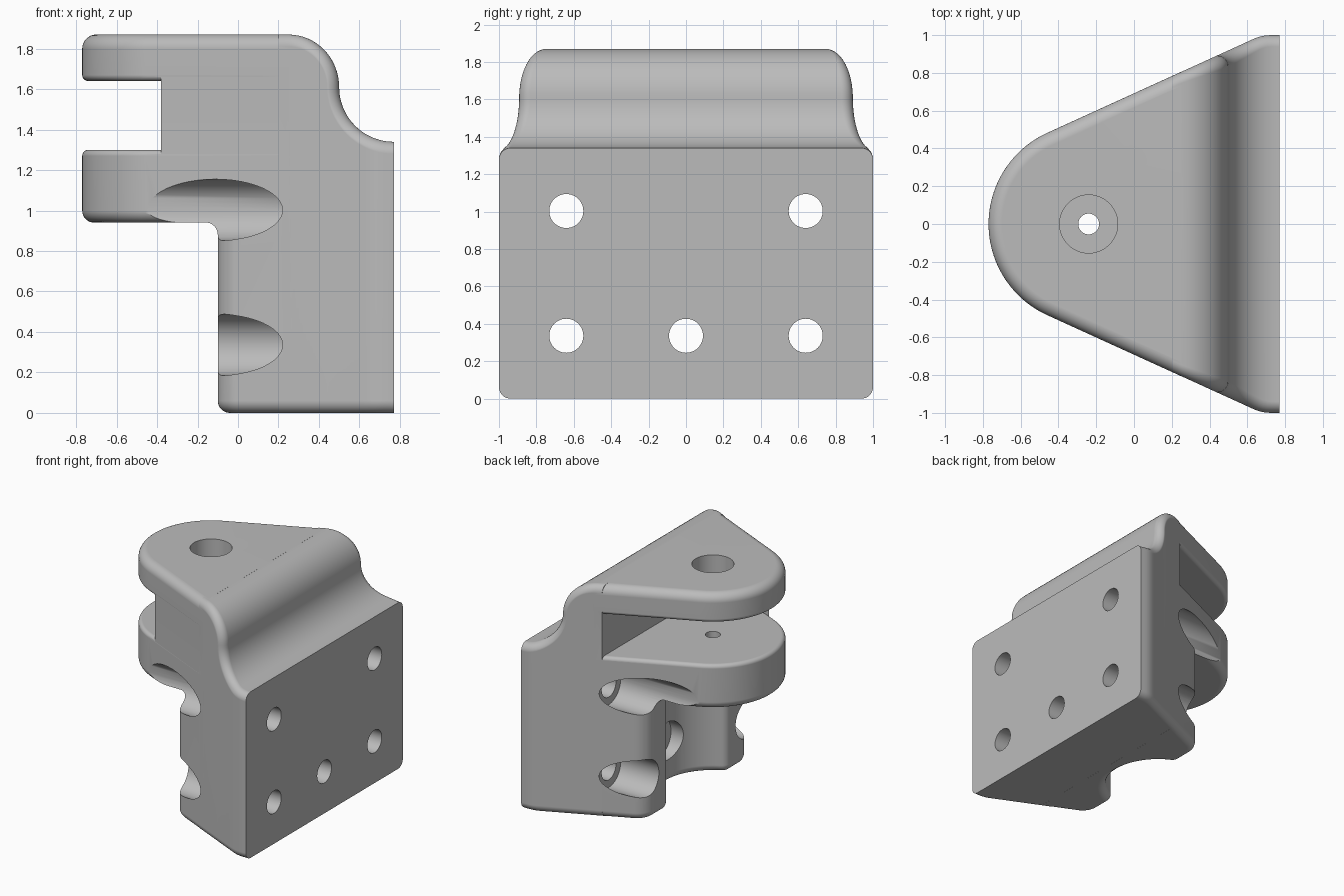
import bpy
import bmesh
from math import sin, cos, tan, pi, radians, sqrt, atan2

if "Cube" in bpy.data.objects:
    bpy.data.objects.remove(bpy.data.objects["Cube"])

SLOPE = radians(24.5)          # taper of the sides in plan
PIVOT, NOSE_R = -0.24, 0.53    # pivot position and nose radius
FILLET, STEPS = 0.06, 8
GAP = 0.0004                   # keeps overlapping parts from being coplanar

grey = bpy.data.materials.new("plain_grey")
grey.use_nodes = True
grey.diffuse_color = (0.5, 0.5, 0.5, 1)
grey.node_tree.nodes["Principled BSDF"].inputs["Base Color"].default_value = (0.5, 0.5, 0.5, 1)


def side(x):
    """Half width of the tapered plan."""
    return NOSE_R / cos(SLOPE) + tan(SLOPE) * (x - PIVOT)


def span(a, b, n):
    return [a + (b - a) * i / n for i in range(n + 1)]


def loft(name, rings):
    """Closed solid through rings with equal point counts."""
    bm = bmesh.new()
    loops = [[bm.verts.new(p) for p in ring] for ring in rings]
    n = len(loops[0])
    for a, b in zip(loops, loops[1:]):
        for i in range(n):
            j = (i + 1) % n
            bm.faces.new((a[i], a[j], b[j], b[i]))
    bm.faces.new(loops[0])
    bm.faces.new(loops[-1])
    bmesh.ops.recalc_face_normals(bm, faces=bm.faces)
    mesh = bpy.data.meshes.new(name)
    bm.to_mesh(mesh)
    bm.free()
    mesh.materials.append(grey)
    obj = bpy.data.objects.new(name, mesh)
    bpy.context.collection.objects.link(obj)
    return obj


def stack(name, plan, levels):
    return loft(name, [[(x, y, z) for x, y in plan(inset)] for inset, z in levels])


def rounded_levels(z0, z1, r0, r1):
    """Inset and height pairs for a slab with rounded lower and upper rims."""
    turn = span(0, pi / 2, STEPS)
    low = [(r0 * (1 - sin(t)), z0 + r0 * (1 - cos(t))) for t in turn]
    high = [(r1 * (1 - cos(t)), z1 - r1 * (1 - sin(t))) for t in turn]
    return low + high


# Hinge plates: round nose with tapered sides
def plate_plan(inset):
    end = 0.25
    y = side(end) - inset / cos(SLOPE)
    r = NOSE_R - inset
    arc = [(PIVOT + r * cos(a), r * sin(a))
           for a in span(pi / 2 + SLOPE, 3 * pi / 2 - SLOPE, 48)]
    return [(end, y)] + arc + [(end, -y)]


body = stack("hinge_bracket", plate_plan, rounded_levels(1.64, 1.87, 0.03, 0.07))
lower_plate = stack("lower_plate", plate_plan, rounded_levels(0.94, 1.30, FILLET, 0.03))


# Side rib that closes the slot on one side
def rib_plan(inset):
    edge = 0.23
    return [(-0.38, -0.517), (edge, -0.52), (edge, GAP * 2 - side(edge))]


rib = stack("slot_rib", rib_plan, [(0, 1.25), (0, 1.70)])


# Mounting block: cross-sections follow the curved shoulder
def block_width(x):
    start = 0.63
    if x < start:
        return side(x) - GAP
    rise, k = 1 - side(start), tan(SLOPE)
    reach = 2 * rise / k
    t = min(x - start, reach)
    return side(start) + k * t - k * t * t / (2 * reach) - GAP


def block_ring(px, pz, nx, nz):
    turn = span(0, pi / 2, STEPS)
    bx = px - FILLET * nx
    w = block_width(bx)
    top, bottom = [], []
    for t in turn:
        d = FILLET * (1 - sin(t))
        y = w - FILLET * (1 - cos(t))
        top.append((px - nx * d, y, pz - nz * d - GAP))
        bottom.append((bx, y, d + GAP))

    def flip(points):
        return [(x, -y, z) for x, y, z in points]
    return top + flip(top[::-1]) + flip(bottom) + bottom[::-1]


rings = [block_ring(0.20, 1.87, 0, 1)]
for t in span(0, pi / 2, 16):
    rings.append(block_ring(0.25 + 0.25 * sin(t), 1.61 + 0.26 * cos(t), sin(t), cos(t)))
for t in span(0, pi / 2, 20)[1:]:
    rings.append(block_ring(0.77 - 0.27 * cos(t), 1.61 - 0.27 * sin(t), cos(t), sin(t)))
block = loft("mounting_block", rings)


# Lower lobes: rounded corners either side of a round recess
def lobe_plan(inset):
    front, big, small, recess = -0.10, 0.15, 0.07, 0.40
    end = 0.27
    half = [(end, side(end) - GAP * 2 - max(inset, 0) / cos(SLOPE))]
    # Outer corner; the flare fades in around it
    cx = front + big
    cy = side(cx) - GAP * 2 - big / cos(SLOPE)
    for i, a in enumerate(span(pi / 2 + SLOPE, pi, 12)):
        r = big - (inset if inset > 0 else inset * i / 12)
        half.append((cx + r * cos(a), cy + r * sin(a)))
    # Inner corner
    cx = front + small
    cy = sqrt((recess + small) ** 2 - (cx - PIVOT) ** 2)
    lean = atan2(cy, cx - PIVOT)
    for a in span(pi, pi + lean, 8):
        r = small - inset
        half.append((cx + r * cos(a), cy + r * sin(a)))
    # Recess wall up to the middle
    for a in span(lean, 0, 16)[1:]:
        r = recess + inset
        half.append((PIVOT + r * cos(a), r * sin(a)))
    return half + [(x, -y) for x, y in half[-2::-1]]


lobe_levels = rounded_levels(0, 0.5, FILLET, 0)[:STEPS + 1]
for t in span(0, pi / 2, STEPS):
    lobe_levels.append((-FILLET * (1 - cos(t)), 0.881 + FILLET * sin(t)))
lobe_levels.append((-FILLET, 1.10))
lobes = stack("lower_lobes", lobe_plan, lobe_levels)


# Join the parts and drill the holes
def combine(tool, operation):
    mod = body.modifiers.new("combine", "BOOLEAN")
    mod.object = tool
    mod.operation = operation
    mod.solver = "EXACT"
    bpy.context.view_layer.objects.active = body
    bpy.ops.object.modifier_apply(modifier=mod.name)
    bpy.data.objects.remove(tool)


def drill(axis, centre, radius, start, end):
    turn = [2 * pi * i / 48 for i in range(48)]
    u, v = centre
    circle = [(u + radius * cos(a), v + radius * sin(a)) for a in turn]
    if axis == "X":
        tool = loft("drill", [[(s, a, b) for a, b in circle] for s in (start, end)])
    else:
        tool = loft("drill", [[(a, b, s) for a, b in circle] for s in (start, end)])
    tool.hide_render = True
    combine(tool, "DIFFERENCE")


for part in (block, lower_plate, lobes, rib):
    combine(part, "UNION")

for spot in ((-0.64, 1.003), (0.64, 1.003), (-0.64, 0.336), (0.64, 0.336), (0, 0.336)):
    drill("X", spot, 0.152, -1, 0.24)
    drill("X", spot, 0.091, 0.1, 1)
drill("Z", (PIVOT, 0), 0.154, 1.5, 2)
drill("Z", (PIVOT, 0), 0.055, 0.8, 1.5)

# Smooth the fillets and keep flat faces flat
bpy.ops.object.select_all(action="DESELECT")
body.select_set(True)
bpy.context.view_layer.objects.active = body
bpy.ops.object.shade_smooth_by_angle(angle=radians(32))
weighted = body.modifiers.new("even_shading", "WEIGHTED_NORMAL")
weighted.keep_sharp = True
